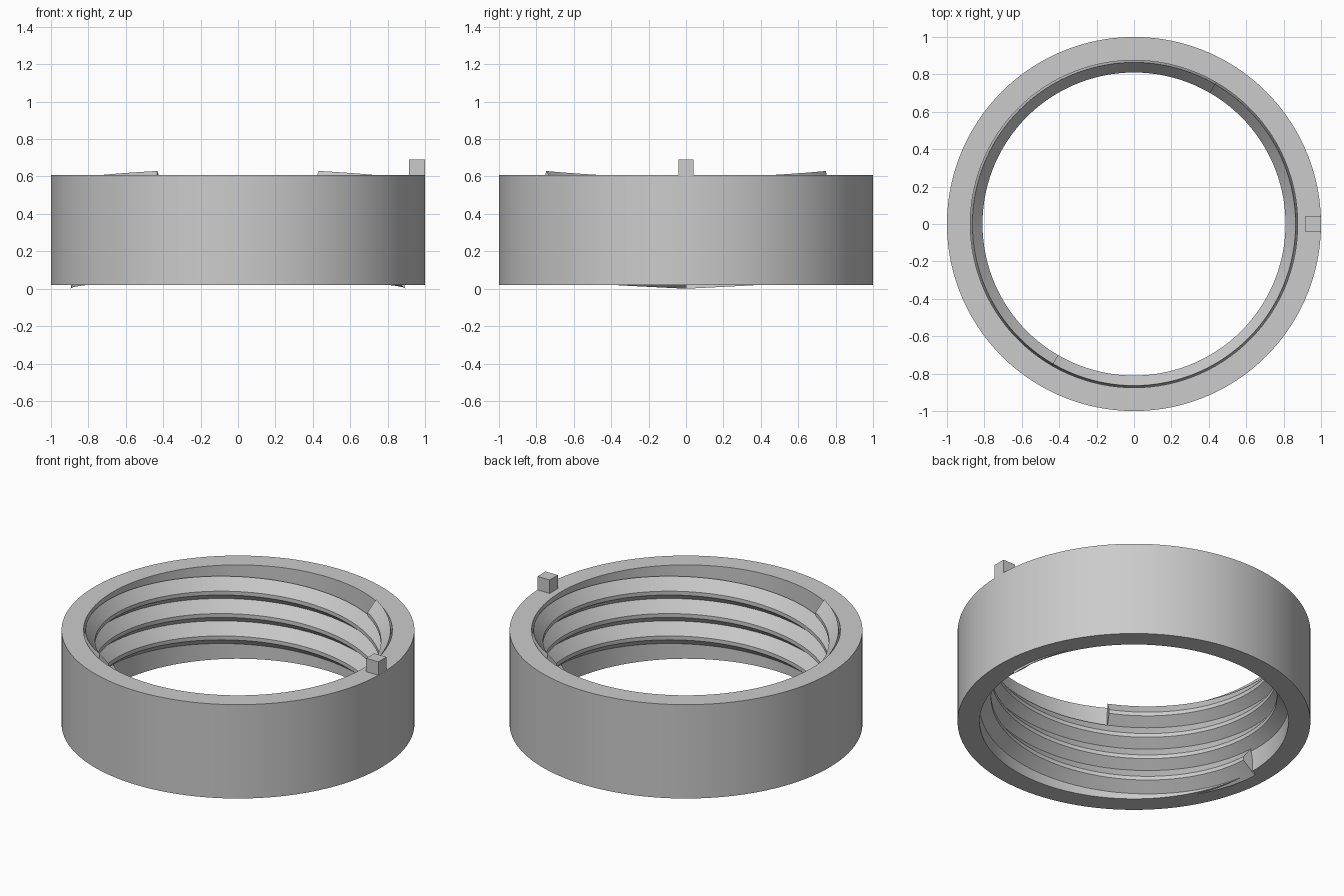
import bpy, bmesh, math

old = bpy.data.objects.get("Cube")
if old:
    bpy.data.objects.remove(old, do_unlink=True)

SIDES = 120
RING_BOTTOM, RING_TOP = 0.021, 0.608
LEAD = 0.28        # rise of a thread per full turn
TURNS = 5 / 3

grey = bpy.data.materials.new("plain grey")
grey.use_nodes = True
grey.diffuse_color = (0.6, 0.6, 0.6, 1)
grey.node_tree.nodes["Principled BSDF"].inputs["Base Color"].default_value = (0.6, 0.6, 0.6, 1)


def sweep(name, profile, turns, lead=0.0, start=0.0, closed=False):
    """Sweep an (r, z) outline around the z axis, rising by lead per turn."""
    bm = bmesh.new()
    steps = round(SIDES * turns)
    loops = []
    for i in range(steps if closed else steps + 1):
        t = i / SIDES
        a = start + math.tau * t
        loops.append([bm.verts.new((r * math.cos(a), r * math.sin(a), z + lead * t))
                      for r, z in profile])
    n = len(profile)
    for i in range(steps):
        p, q = loops[i], loops[(i + 1) % len(loops)]
        for k in range(n):
            m = (k + 1) % n
            bm.faces.new((p[k], q[k], q[m], p[m]))
    if not closed:
        bm.faces.new(loops[0])
        bm.faces.new(loops[-1])
    bmesh.ops.recalc_face_normals(bm, faces=bm.faces)
    return finish(name, bm)


def finish(name, bm):
    mesh = bpy.data.meshes.new(name)
    bm.to_mesh(mesh)
    bm.free()
    mesh.materials.append(grey)
    obj = bpy.data.objects.new(name, mesh)
    bpy.context.collection.objects.link(obj)
    bpy.ops.object.select_all(action='DESELECT')
    obj.select_set(True)
    bpy.context.view_layer.objects.active = obj
    bpy.ops.object.shade_smooth_by_angle(angle=math.radians(20))
    return obj


# Outer ring
sweep("ring", [(1.0, RING_BOTTOM), (1.0, RING_TOP), (0.875, RING_TOP), (0.875, RING_BOTTOM)],
      1, closed=True)

# Two opposite internal threads, leaning out at the lower root
thread_profile = [(0.895, 0.0), (0.81, 0.07), (0.81, 0.094), (0.864, 0.163)]
for name, start in (("left_thread", 0.0), ("right_thread", math.pi)):
    sweep(name, thread_profile, TURNS, LEAD, start)

# Locating tab on the rim
bm = bmesh.new()
bmesh.ops.create_cube(bm, size=1)
for v in bm.verts:
    v.co.x = 0.957 + v.co.x * 0.084
    v.co.y *= 0.08
    v.co.z = 0.642 + v.co.z * 0.1
finish("rim_tab", bm)
